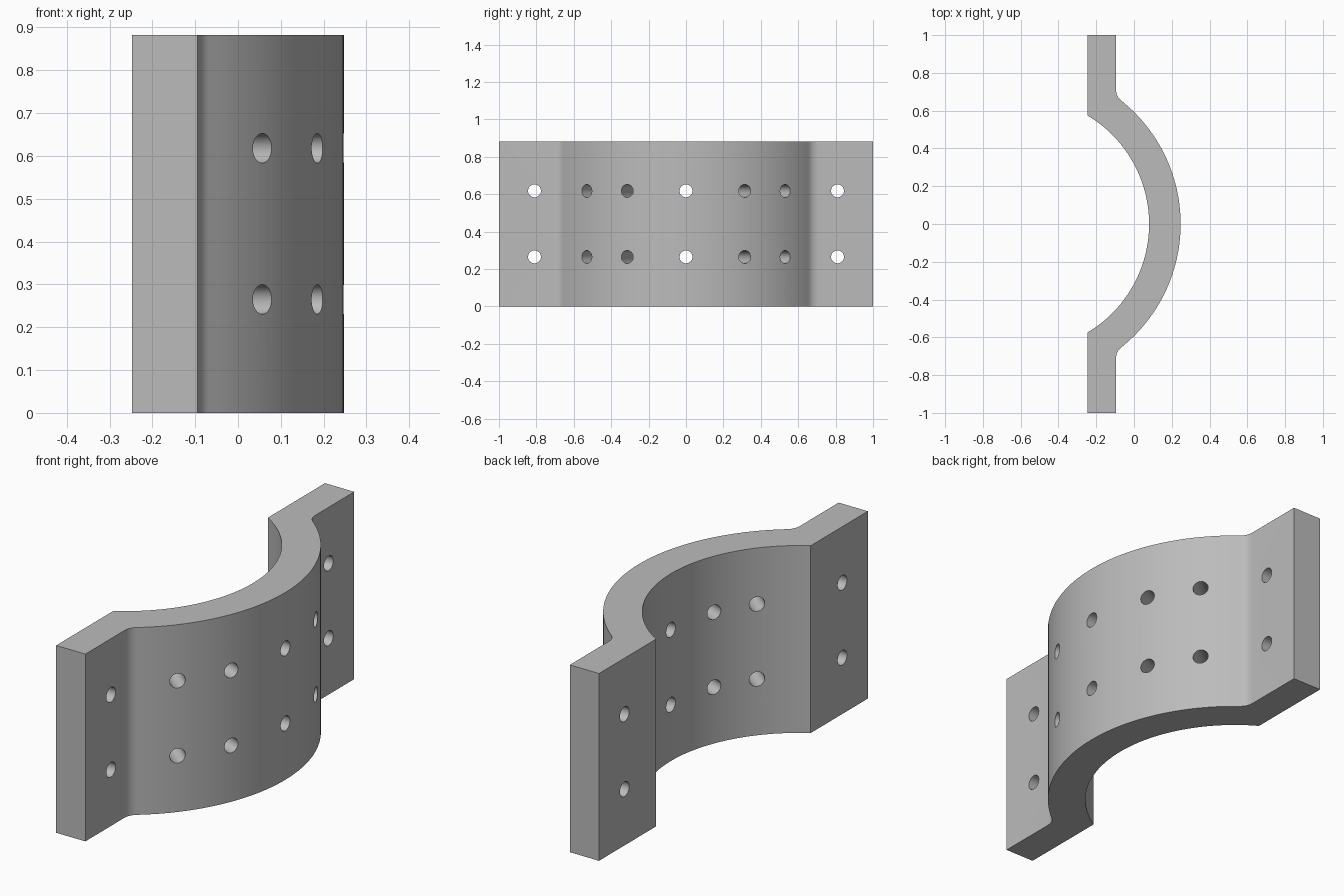
import bpy
import bmesh
from math import sin, cos, pi, radians, sqrt, atan2
from mathutils import Matrix, Vector

cube = bpy.data.objects.get("Cube")
if cube:
    bpy.data.objects.remove(cube, do_unlink=True)

HEIGHT = 0.882
BACK, FACE = -0.247, -0.095        # flange planes
CENTRE = -0.589                    # x of the arc axis
R_IN, R_OUT, FILLET = 0.669, 0.836, 0.07
HOLE_R = 0.0345
HOLE_Z = (0.265, 0.618)
HOLE_ANGLES = (-39.4, -22.1, 0, 22.1, 39.4)
FLANGE_HOLE_Y = 0.81


def arc(cx, cy, r, a0, a1, n):
    return [(cx + r * cos(a0 + (a1 - a0) * i / n),
             cy + r * sin(a0 + (a1 - a0) * i / n)) for i in range(n + 1)]


def mesh_object(name, bm):
    bmesh.ops.recalc_face_normals(bm, faces=bm.faces)
    mesh = bpy.data.meshes.new(name)
    bm.to_mesh(mesh)
    bm.free()
    obj = bpy.data.objects.new(name, mesh)
    bpy.context.collection.objects.link(obj)
    return obj


# Clamp outline: outer arc, fillet and flange on one half, then mirrored
fx = FACE + FILLET
fy = sqrt((R_OUT + FILLET) ** 2 - (fx - CENTRE) ** 2)
join = atan2(fy, fx - CENTRE)
end = atan2(sqrt(R_IN ** 2 - (BACK - CENTRE) ** 2), BACK - CENTRE)
half = arc(CENTRE, 0, R_OUT, 0, join, 28)
half += arc(fx, fy, FILLET, join + pi, pi, 8)[1:]
half += [(FACE, 1), (BACK, 1)]
half += arc(CENTRE, 0, R_IN, end, 0, 30)
outline = half + [(x, -y) for x, y in reversed(half[1:-1])]

bm = bmesh.new()
base = bm.faces.new([bm.verts.new((x, y, 0)) for x, y in outline])
top = bmesh.ops.extrude_face_region(bm, geom=[base])["geom"]
bmesh.ops.translate(bm, vec=(0, 0, HEIGHT),
                    verts=[v for v in top if isinstance(v, bmesh.types.BMVert)])
clamp = mesh_object("curved_clamp_plate", bm)

# Bolt hole cutters: radial through the arc, straight through the flanges
bm = bmesh.new()


def add_hole(position, angle):
    turn = Matrix.Rotation(angle, 4, "Z") @ Matrix.Rotation(pi / 2, 4, "Y")
    bmesh.ops.create_cone(bm, cap_ends=True, segments=32, radius1=HOLE_R,
                          radius2=HOLE_R, depth=0.3,
                          matrix=Matrix.Translation(position) @ turn)


mid = (R_IN + R_OUT) / 2
for z in HOLE_Z:
    for deg in HOLE_ANGLES:
        a = radians(deg)
        add_hole(Vector((CENTRE + mid * cos(a), mid * sin(a), z)), a)
    for side in (-1, 1):
        add_hole(Vector(((BACK + FACE) / 2, side * FLANGE_HOLE_Y, z)), 0)
cutter = mesh_object("bolt_hole_cutter", bm)
cutter.hide_render = True

# Drill the holes and remove the cutter
cut = clamp.modifiers.new("bolt_holes", "BOOLEAN")
cut.operation = "DIFFERENCE"
cut.solver = "EXACT"
cut.object = cutter
bpy.ops.object.select_all(action="DESELECT")
clamp.select_set(True)
bpy.context.view_layer.objects.active = clamp
bpy.ops.object.modifier_apply(modifier=cut.name)
bpy.data.objects.remove(cutter, do_unlink=True)

# Plain grey metal
grey = bpy.data.materials.new("plain_grey")
grey.use_nodes = True
colour = (0.5, 0.5, 0.5, 1)
grey.diffuse_color = colour
grey.node_tree.nodes["Principled BSDF"].inputs["Base Color"].default_value = colour
clamp.data.materials.clear()
clamp.data.materials.append(grey)
bpy.ops.object.shade_smooth_by_angle(angle=radians(30))
